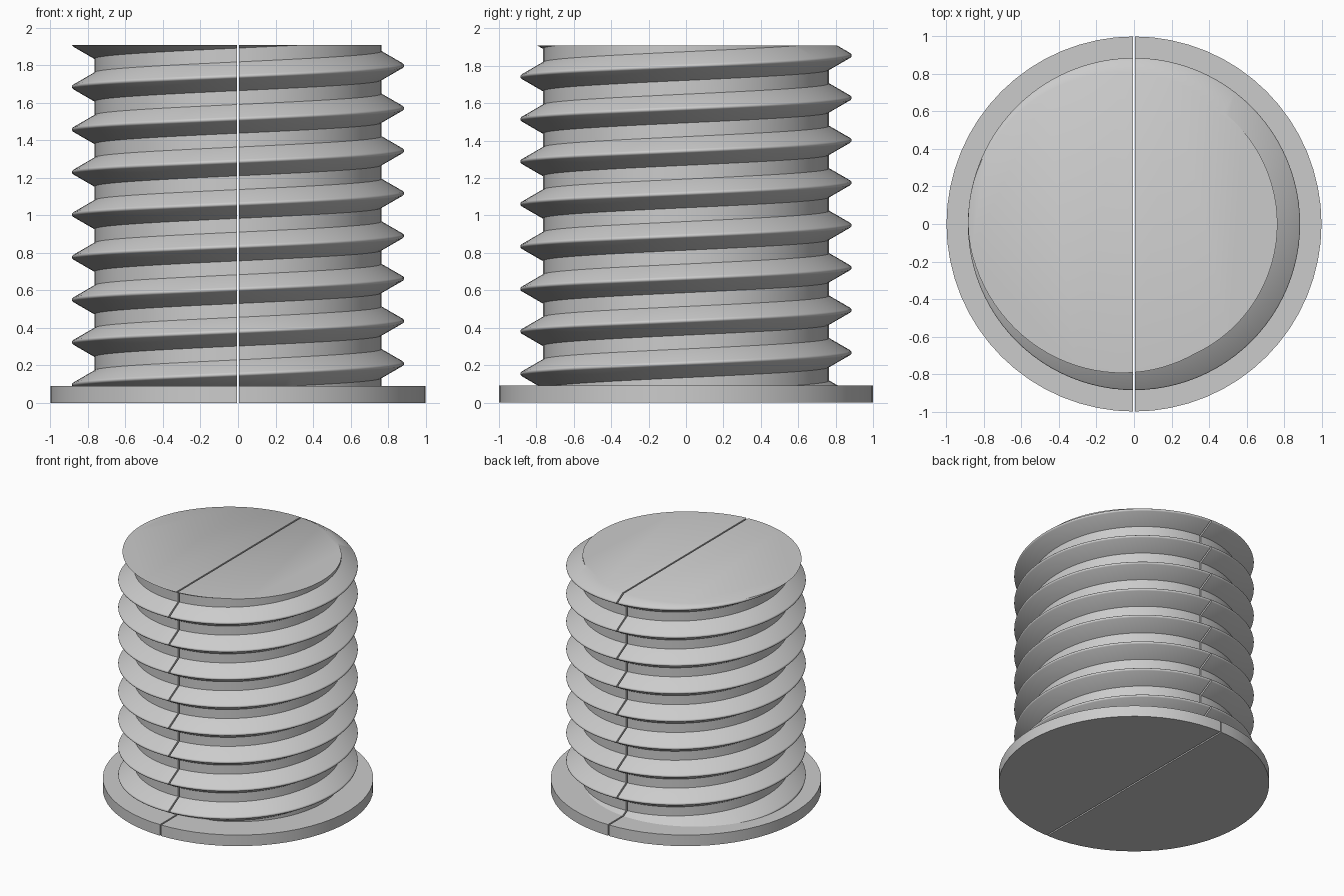
import bpy
import bmesh
from math import cos, sin, tan, pi, radians
from mathutils import Vector

SEGMENTS = 96
PITCH = 0.227
ROOT, CREST, ROUNDING = 0.765, 0.886, 0.012
CREST_START = 0.21
FLANGE_TOP, STUD_TOP = 0.09, 1.908
HALF_GAP = 0.006

if "Cube" in bpy.data.objects:
    bpy.data.objects.remove(bpy.data.objects["Cube"])

steel = bpy.data.materials.new("grey steel")
steel.use_nodes = True
grey = (0.6, 0.6, 0.6, 1.0)
steel.diffuse_color = grey
steel.node_tree.nodes["Principled BSDF"].inputs["Base Color"].default_value = grey


def cut(bm, point, normal):
    """Trim everything beyond a plane and cap the opening."""
    result = bmesh.ops.bisect_plane(
        bm, geom=bm.verts[:] + bm.edges[:] + bm.faces[:], dist=1e-5,
        plane_co=Vector(point), plane_no=Vector(normal), clear_outer=True)
    rim = [g for g in result["geom_cut"] if isinstance(g, bmesh.types.BMEdge)]
    rim = [e for e in rim if e.is_valid and e.is_boundary]
    bmesh.ops.edgeloop_fill(bm, edges=rim)


def thread_profile():
    """Radius and height of one tooth: flat root, straight flanks, round crest."""
    half_width = (CREST + ROUNDING - ROOT) * tan(radians(30))
    points = [(ROOT, -half_width)]
    for a in (-60, -30, 0, 30, 60):
        points.append((CREST - ROUNDING + ROUNDING * cos(radians(a)),
                       ROUNDING * sin(radians(a))))
    return points + [(ROOT, half_width)]


def make_stud():
    """Right-handed thread wound around a solid core."""
    bm = bmesh.new()
    profile = thread_profile()
    columns = []
    for i in range(SEGMENTS + 1):
        turn = i / SEGMENTS
        x, y = cos(turn * 2 * pi), sin(turn * 2 * pi)
        columns.append([
            bm.verts.new((r * x, r * y, CREST_START + PITCH * (k + turn) + dz))
            for k in range(-2, 9) for r, dz in profile])
    for a, b in zip(columns, columns[1:]):
        for j in range(len(a) - 1):
            bm.faces.new((a[j], b[j], b[j + 1], a[j + 1]))
    bmesh.ops.remove_doubles(bm, verts=bm.verts[:], dist=1e-5)
    cut(bm, (0, 0, STUD_TOP), (0, 0, 1))
    cut(bm, (0, 0, FLANGE_TOP), (0, 0, -1))
    return bm


def make_flange():
    bm = bmesh.new()
    bmesh.ops.create_cone(bm, cap_ends=True, segments=64, radius1=1, radius2=1,
                          depth=FLANGE_TOP)
    bmesh.ops.translate(bm, verts=bm.verts[:], vec=(0, 0, FLANGE_TOP / 2))
    return bm


def add_half(name, bm, side):
    """Keep one side of the lengthwise split and make it an object."""
    cut(bm, (side * HALF_GAP, 0, 0), (-side, 0, 0))
    bmesh.ops.recalc_face_normals(bm, faces=bm.faces[:])
    mesh = bpy.data.meshes.new(name)
    bm.to_mesh(mesh)
    bm.free()
    mesh.materials.append(steel)
    obj = bpy.data.objects.new(name, mesh)
    bpy.context.collection.objects.link(obj)
    bpy.ops.object.select_all(action="DESELECT")
    obj.select_set(True)
    bpy.context.view_layer.objects.active = obj
    bpy.ops.object.shade_smooth_by_angle(angle=radians(40))


# Two mirrored-position halves, each with a threaded stud and a base flange
for side, label in ((1, "left"), (-1, "right")):
    add_half(label + "_threaded_stud", make_stud(), side)
    add_half(label + "_flange", make_flange(), side)
